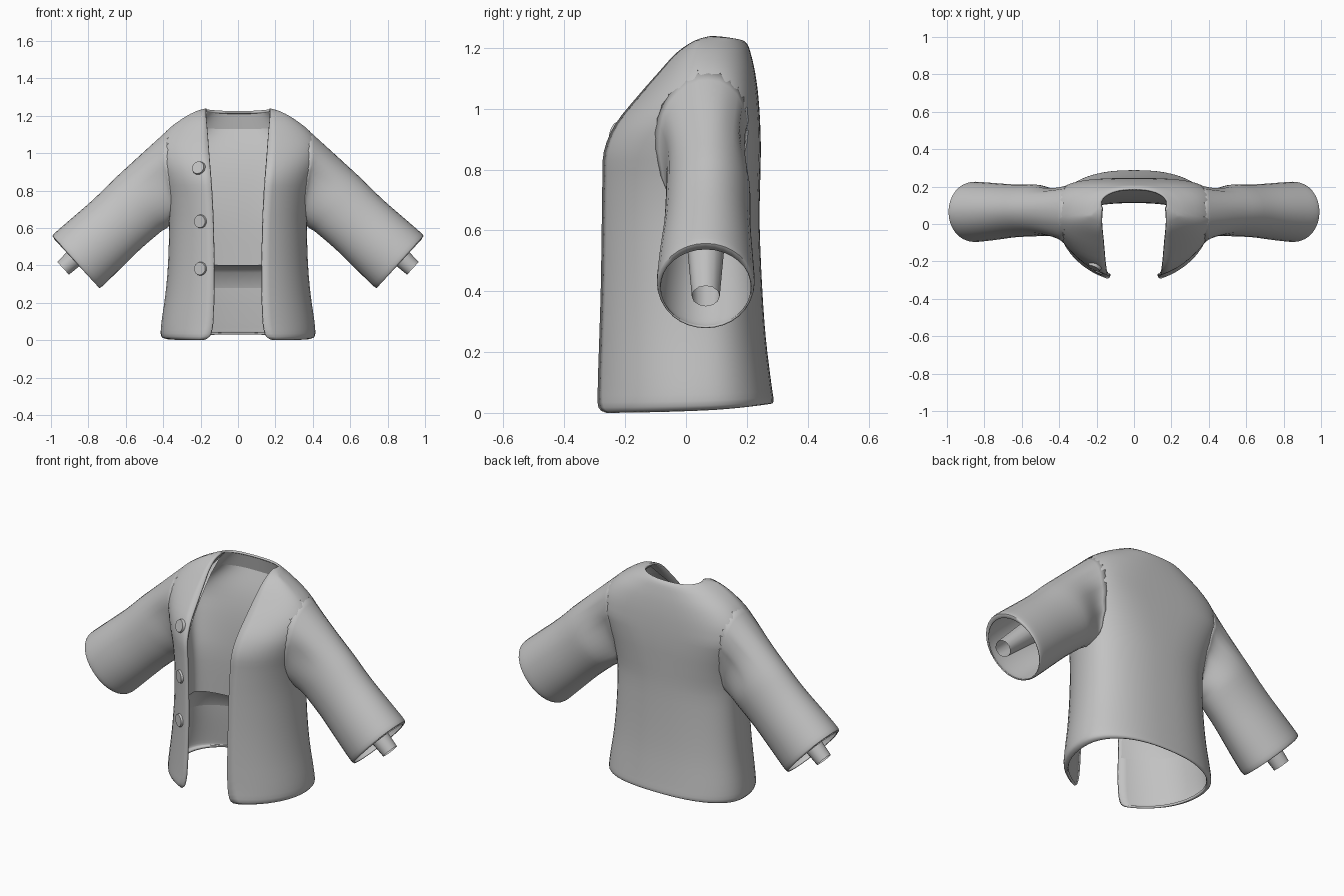
import bpy, bmesh, math
from mathutils import Vector, Matrix
from mathutils.bvhtree import BVHTree

if "Cube" in bpy.data.objects:
    bpy.data.objects.remove(bpy.data.objects["Cube"])

cloth = bpy.data.materials.new("grey cloth")
cloth.diffuse_color = (0.54, 0.54, 0.54, 1)
cloth.use_nodes = True
cloth.node_tree.nodes["Principled BSDF"].inputs["Base Color"].default_value = cloth.diffuse_color


def make(name, bm, thick=0.0, angle=50):
    bmesh.ops.recalc_face_normals(bm, faces=bm.faces)
    me = bpy.data.meshes.new(name)
    bm.to_mesh(me)
    bm.free()
    ob = bpy.data.objects.new(name, me)
    bpy.context.collection.objects.link(ob)
    me.materials.append(cloth)
    bpy.ops.object.select_all(action='DESELECT')
    ob.select_set(True)
    bpy.context.view_layer.objects.active = ob
    bpy.ops.object.shade_smooth_by_angle(angle=math.radians(angle))
    if thick:
        m = ob.modifiers.new("thickness", 'SOLIDIFY')
        m.thickness = thick
        m.offset = -1
        bpy.ops.object.modifier_apply(modifier=m.name)
    return ob


def loft(rings, closed):
    bm = bmesh.new()
    rows = [[bm.verts.new(p) for p in r] for r in rings]
    n = len(rows[0])
    for a, b in zip(rows, rows[1:]):
        for i in range(n if closed else n - 1):
            j = (i + 1) % n
            bm.faces.new((a[i], a[j], b[j], b[i]))
    bm.normal_update()
    return bm


def spline(rows, steps):
    """Catmull-Rom refinement of a list of number rows."""
    out = []
    for i in range(len(rows) - 1):
        quad = [rows[max(i - 1, 0)], rows[i], rows[i + 1], rows[min(i + 2, len(rows) - 1)]]
        for s in range(steps):
            t = s / steps
            out.append([0.5 * (2 * b + (c - a) * t + (2 * a - 5 * b + 4 * c - d) * t * t
                               + (3 * b - a - 3 * c + d) * t ** 3) for a, b, c, d in zip(*quad)])
    return out + [list(rows[-1])]


def c_point(row, th):
    """Point on an open-fronted cross-section: z, half width, edge y, back y, opening half width, back z."""
    z, W, ye, yb, w, zb = row
    yc = min(0.05, yb - 0.09) if z < 1.1 else max(0.05, ye + 0.02)
    c0 = math.sqrt(1 - (w / W) ** 2)
    c = math.cos(th)
    if c > 0:
        x, y = W * math.sin(th), yc - (yc - ye) * c / c0
    else:
        # The back is squarer across the shoulder blades
        e = 0.85 - 0.28 * max(0, 1 - abs(z - 0.95) / 0.3)
        x = W * math.copysign(abs(math.sin(th)) ** e, math.sin(th))
        y = yc + (yb - yc) * abs(c) ** e
    k = (1 - c) / 2
    return Vector((x, y, z + (zb - z) * k * k))


def c_ring(row, n=48):
    t0 = math.asin(row[4] / row[1])
    return [c_point(row, t0 + (2 * math.pi - 2 * t0) * i / n) for i in range(n + 1)]


# Jacket body: open front, flared hem, sloping shoulders
body_rows = spline([
    (0.000, 0.385, -0.262, 0.280, 0.185, 0.030),
    (0.018, 0.412, -0.288, 0.288, 0.155, 0.040),
    (0.090, 0.410, -0.290, 0.280, 0.136, 0.100),
    (0.250, 0.388, -0.285, 0.262, 0.130, 0.250),
    (0.420, 0.374, -0.280, 0.250, 0.130, 0.420),
    (0.620, 0.370, -0.277, 0.242, 0.134, 0.620),
    (0.760, 0.385, -0.275, 0.244, 0.140, 0.760),
    (0.860, 0.410, -0.270, 0.246, 0.146, 0.860),
    (0.950, 0.435, -0.232, 0.244, 0.152, 0.950),
    (1.040, 0.436, -0.160, 0.238, 0.158, 1.040),
    (1.120, 0.382, -0.090, 0.228, 0.164, 1.115),
    (1.185, 0.302, -0.030, 0.216, 0.170, 1.170),
    (1.225, 0.230, 0.030, 0.203, 0.172, 1.210),
    (1.242, 0.176, 0.085, 0.187, 0.170, 1.225)], 3)
bm = loft([c_ring(r) for r in body_rows], False)
surface = BVHTree.FromBMesh(bm)
make("jacket_body", bm, 0.012)

# Inner lining: neck band, back panel, and a rounded ledge returning to the jacket
lining_rows = [
    (1.225, 0.172, 0.085, 0.185, 0.166, 1.222),
    (1.150, 0.230, 0.000, 0.203, 0.172, 1.128)] + spline([
    (1.150, 0.230, 0.000, 0.203, 0.172, 1.128),
    (1.000, 0.330, -0.150, 0.155, 0.162, 1.000),
    (0.850, 0.335, -0.240, 0.125, 0.154, 0.850),
    (0.650, 0.310, -0.252, 0.112, 0.146, 0.650),
    (0.410, 0.310, -0.258, 0.118, 0.140, 0.400)], 4) + [
    (0.400, 0.330, -0.261, 0.180, 0.139, 0.392),
    (0.365, 0.352, -0.264, 0.220, 0.138, 0.360),
    (0.280, 0.371, -0.267, 0.246, 0.138, 0.280)]
make("inner_lining", loft([c_ring(r) for r in lining_rows], False), 0, 40)

# Sleeves: straight barrels whose shoulder end flares smoothly onto the body
AX = Vector((0.735, 0, -0.678))
UP = Vector((0.678, 0, 0.735))
N = 32


def ring(centre, ru, ry, n=N, up=UP):
    return [Vector(centre) + up * ru * math.cos(2 * math.pi * i / n)
            + Vector((0, ry * math.sin(2 * math.pi * i / n), 0)) for i in range(n)]


def mirrored(rings, side):
    return [[(p.x * side, p.y, p.z) for p in r] for r in rings]


# Distance back from the cuff, centre y, radius in the slope plane, radius in y
barrel_rows = spline([
    (0.440, 0.073, 0.188, 0.139),
    (0.300, 0.070, 0.183, 0.142),
    (0.130, 0.066, 0.188, 0.155),
    (0.030, 0.065, 0.191, 0.161),
    (0.005, 0.065, 0.188, 0.158)], 3)
cuff_end = Vector((0.868, 0, 0.416))
barrel = [ring(cuff_end - AX * d + Vector((0, y, 0)), ru, ry) for d, y, ru, ry in barrel_rows]
barrel.append(ring((0.861, 0.065, 0.408), 0.176, 0.152))

# Armhole ring lies on the body; cubic fillets leave it along the surface
flare = [[] for _ in range(10)]
for p, S in zip(ring((0.385, 0.075, 0.870), 0.255, 0.185, up=Vector((-0.08, 0, 0.997))), barrel[0]):
    T, nrm, _, _ = surface.find_nearest(p)
    gap = S - T
    along = gap - nrm * gap.dot(nrm)
    A, B = T + along * 0.45, S - AX * 0.4 * gap.length
    for k, row in enumerate(flare):
        t = k / len(flare)
        u = 1 - t
        row.append(T * u ** 3 + A * 3 * u * u * t + B * 3 * u * t * t + S * t ** 3)

for side, tag in ((-1, "left"), (1, "right")):
    make("sleeve_" + tag, loft(mirrored(flare + barrel, side), True), 0.006)
    # Narrow lining tube inside the sleeve
    tube = [ring(Vector((0.935, 0.065, 0.384)) - AX * d, r, r, 12)
            for d, r in ((0.64, 0.11), (0.25, 0.062), (0, 0.046))]
    make("lining_tube_" + tag, loft(mirrored(tube, side), True))

# Buttons down one front edge, lying flush on the cloth
for i, (bx, bz) in enumerate(((-0.21, 0.92), (-0.20, 0.635), (-0.20, 0.382))):
    p, nrm, _, _ = surface.ray_cast(Vector((bx, -1, bz)), Vector((0, 1, 0)))
    if nrm.y > 0:
        nrm = -nrm
    bm = bmesh.new()
    bmesh.ops.create_cone(bm, cap_ends=True, segments=16, radius1=0.038, radius2=0.034, depth=0.016)
    rot = nrm.to_track_quat('Z', 'Y').to_matrix().to_4x4()
    bmesh.ops.transform(bm, matrix=Matrix.Translation(p + nrm * 0.003) @ rot, verts=bm.verts)
    make("button_%d" % (i + 1), bm, 0, 35)
